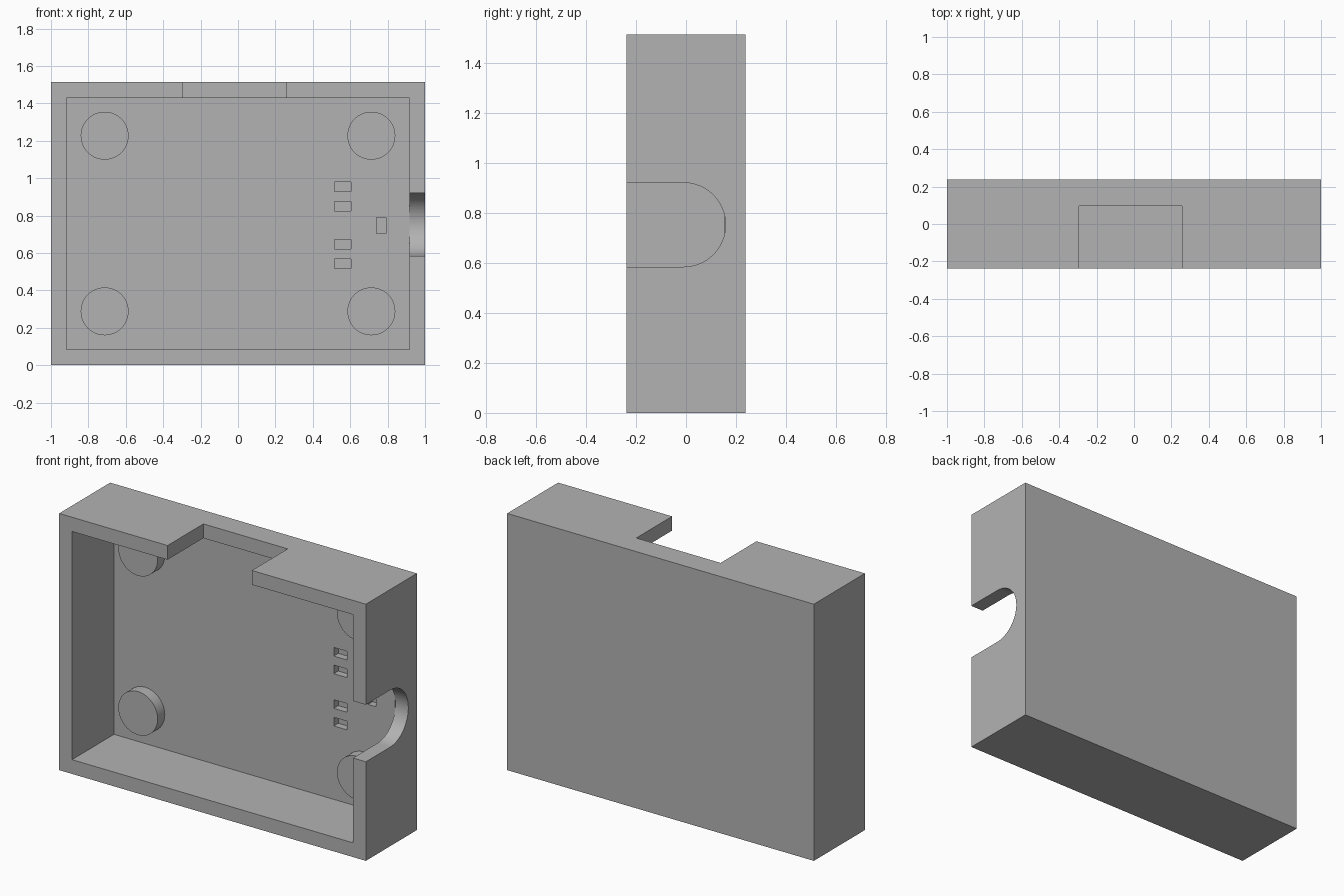
import bpy
import bmesh
import math
from mathutils import Matrix

cube = bpy.data.objects.get("Cube")
if cube:
    bpy.data.objects.remove(cube, do_unlink=True)

# Main dimensions
WIDTH, DEPTH, HEIGHT = 2.0, 0.475, 1.513
WALL = 0.084
FRONT, BACK = -DEPTH / 2, DEPTH / 2
FLOOR = BACK - WALL

grey = bpy.data.materials.new("plain grey")
grey.use_nodes = True
grey.diffuse_color = (0.45, 0.45, 0.45, 1)
grey.node_tree.nodes["Principled BSDF"].inputs["Base Color"].default_value = (0.45, 0.45, 0.45, 1)


def finish(name, bm):
    """Turn a bmesh into a named object with the grey material."""
    bmesh.ops.recalc_face_normals(bm, faces=bm.faces)
    mesh = bpy.data.meshes.new(name)
    bm.to_mesh(mesh)
    bm.free()
    mesh.materials.append(grey)
    obj = bpy.data.objects.new(name, mesh)
    bpy.context.collection.objects.link(obj)
    return obj


def box(name, x, y, z):
    """Box between (low, high) pairs on each axis."""
    bm = bmesh.new()
    bmesh.ops.create_cube(bm, size=1)
    for v in bm.verts:
        for i, (low, high) in enumerate((x, y, z)):
            v.co[i] = low if v.co[i] < 0 else high
    return finish(name, bm)


def cut(target, cutter):
    """Subtract the cutter and remove it."""
    cutter.hide_render = True
    mod = target.modifiers.new("cut", 'BOOLEAN')
    mod.operation = 'DIFFERENCE'
    mod.solver = 'EXACT'
    mod.object = cutter
    bpy.context.view_layer.objects.active = target
    bpy.ops.object.modifier_apply(modifier=mod.name)
    bpy.data.objects.remove(cutter, do_unlink=True)


def smooth(obj):
    bpy.ops.object.select_all(action='DESELECT')
    obj.select_set(True)
    bpy.context.view_layer.objects.active = obj
    bpy.ops.object.shade_smooth_by_angle(angle=math.radians(30))


# Open tray: outer block with the cavity hollowed from the front
inner_x = WIDTH / 2 - WALL
tray = box("tray", (-WIDTH / 2, WIDTH / 2), (FRONT, BACK), (0, HEIGHT))
cut(tray, box("cavity", (-inner_x, inner_x), (FRONT - 0.1, FLOOR), (WALL, HEIGHT - WALL)))

# Rectangular notch in the top wall
cut(tray, box("top_notch", (-0.293, 0.257), (FRONT - 0.1, 0.096), (HEIGHT - 0.12, HEIGHT + 0.1)))

# Round-ended slot in the side wall
radius, slot_y, slot_z = 0.168, -0.01, 0.752
outline = [(FRONT - 0.1, slot_z - radius)]
for i in range(33):
    a = math.pi * (i / 32 - 0.5)
    outline.append((slot_y + radius * math.cos(a), slot_z + radius * math.sin(a)))
outline.append((FRONT - 0.1, slot_z + radius))
bm = bmesh.new()
face = bm.faces.new([bm.verts.new((inner_x, y, z)) for y, z in outline])
sides = bmesh.ops.extrude_face_region(bm, geom=[face])["geom"]
bmesh.ops.translate(bm, vec=(0.2, 0, 0), verts=[g for g in sides if isinstance(g, bmesh.types.BMVert)])
cut(tray, finish("side_slot", bm))

# Small rectangular pockets in the floor
pockets = [(0.56, z, 0.086, 0.051) for z in (0.542, 0.646, 0.85, 0.954)]
pockets.append((0.766, 0.747, 0.05, 0.087))
for x, z, w, h in pockets:
    cut(tray, box("pocket", (x - w / 2, x + w / 2), (FLOOR - 0.05, FLOOR + 0.042), (z - h / 2, z + h / 2)))
smooth(tray)

# Four round support posts on the floor
POST_HEIGHT, SINK = 0.067, 0.01
for side, x in (("right", -0.713), ("left", 0.713)):
    for level, z in (("lower", 0.288), ("upper", 1.227)):
        bm = bmesh.new()
        bmesh.ops.create_cone(bm, cap_ends=True, segments=64, radius1=0.128, radius2=0.128,
                              depth=POST_HEIGHT + SINK)
        place = Matrix.Translation((x, FLOOR + (SINK - POST_HEIGHT) / 2, z))
        bmesh.ops.transform(bm, matrix=place @ Matrix.Rotation(math.pi / 2, 4, 'X'), verts=bm.verts)
        smooth(finish(f"{level}_{side}_post", bm))
